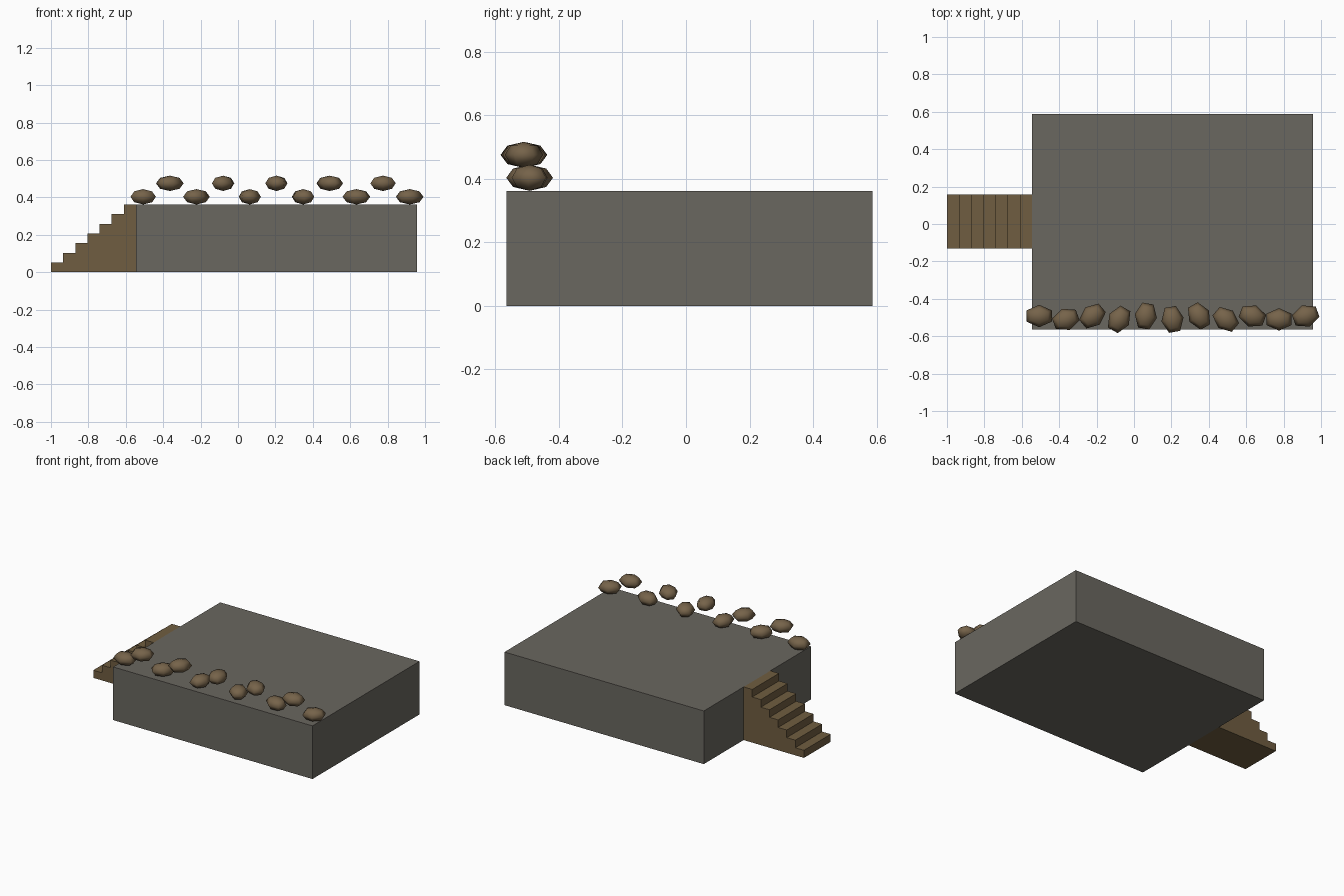
import bpy
import bmesh
import math

default = bpy.data.objects.get("Cube")
if default:
    bpy.data.objects.remove(default, do_unlink=True)


def make_material(name, rgb):
    mat = bpy.data.materials.new(name)
    mat.use_nodes = True
    color = (*rgb, 1)
    mat.diffuse_color = color
    bsdf = next(n for n in mat.node_tree.nodes if n.type == "BSDF_PRINCIPLED")
    bsdf.inputs["Base Color"].default_value = color
    return mat


stone_grey = make_material("stone grey", (0.144, 0.136, 0.116))
wood_brown = make_material("wood brown", (0.160, 0.110, 0.052))
sack_brown = make_material("sack brown", (0.180, 0.125, 0.068))


def add_object(name, bm, mat, location=(0, 0, 0)):
    bmesh.ops.recalc_face_normals(bm, faces=bm.faces)
    mesh = bpy.data.meshes.new(name)
    bm.to_mesh(mesh)
    bm.free()
    mesh.materials.append(mat)
    obj = bpy.data.objects.new(name, mesh)
    obj.location = location
    bpy.context.collection.objects.link(obj)
    return obj


def extrude_profile(name, points, y0, y1, mat):
    """Solid made from an outline in x and z, extended along y."""
    bm = bmesh.new()
    face = bm.faces.new([bm.verts.new((x, y0, z)) for x, z in points])
    moved = bmesh.ops.extrude_face_region(bm, geom=[face])["geom"]
    verts = [v for v in moved if isinstance(v, bmesh.types.BMVert)]
    bmesh.ops.translate(bm, verts=verts, vec=(0, y1 - y0, 0))
    return add_object(name, bm, mat)


# Platform block
left, right, height = -0.545, 0.957, 0.362
extrude_profile("platform", [(left, 0), (right, 0), (right, height), (left, height)],
                -0.565, 0.587, stone_grey)

# Solid staircase leading up to the platform
steps = 7
tread = (left + 1) / steps
rise = height / steps
outline = [(left, 0), (-1, 0)]
for i in range(steps):
    x = -1 + i * tread
    outline += [(x, (i + 1) * rise), (x + tread, (i + 1) * rise)]
extrude_profile("staircase", outline, -0.13, 0.158, wood_brown)

# Sandbags along the front edge, alternating lower and upper rows
for i in range(11):
    upper = i % 2
    bm = bmesh.new()
    bmesh.ops.create_uvsphere(bm, u_segments=6, v_segments=4, radius=1)
    bmesh.ops.scale(bm, verts=bm.verts, vec=(0.078, 0.06, 0.041))
    bag = add_object(f"sandbag_{i + 1}", bm, sack_brown,
                     (-0.507 + i * 0.1425, -0.51 if upper else -0.492,
                      0.475 if upper else 0.403))
    bag.rotation_euler.z = math.radians(20 * i)
    bag.data.shade_smooth()
